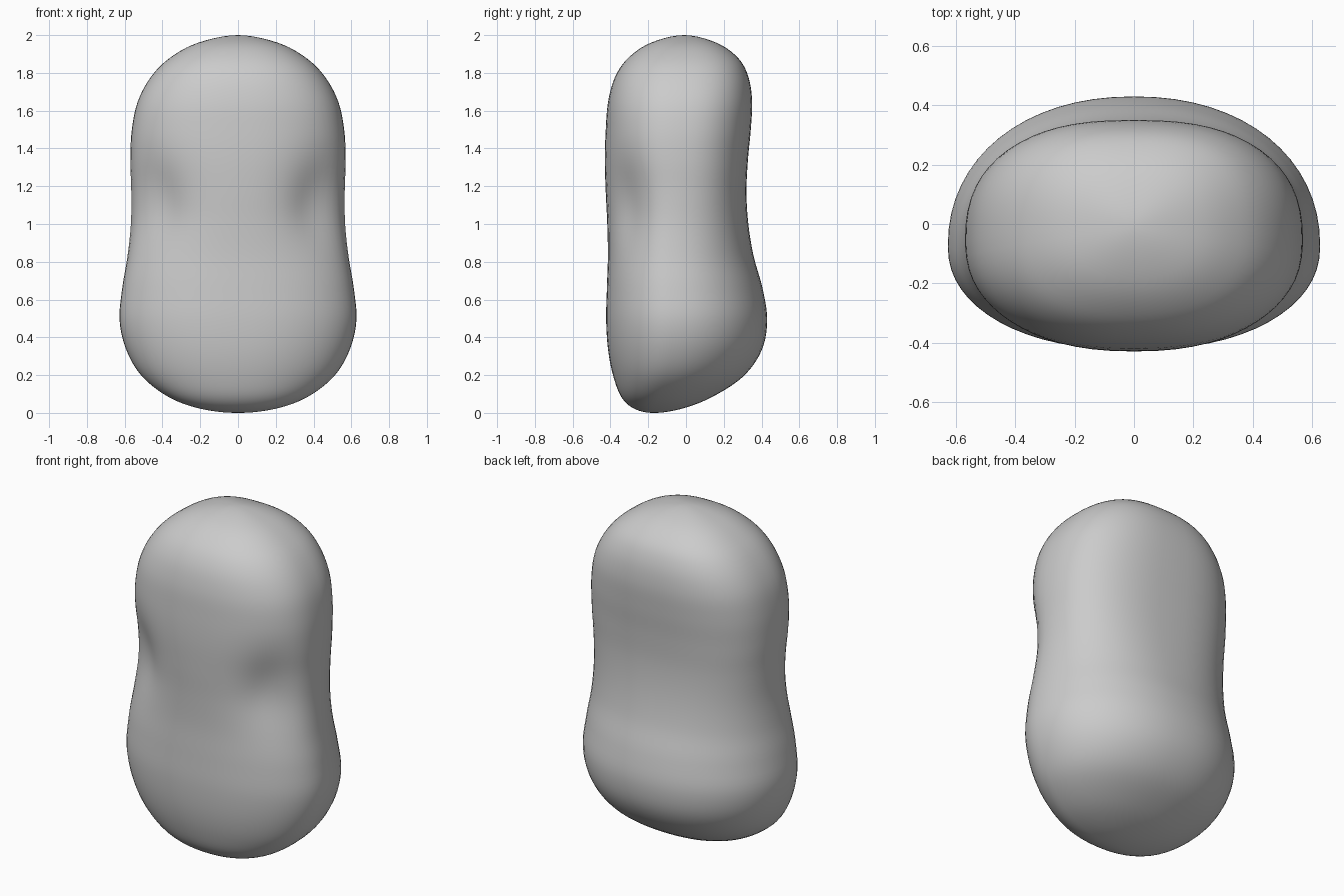
import bpy
import bmesh
from math import sin, cos, pi, exp, atan2
from mathutils import Vector

default_cube = bpy.data.objects.get("Cube")
if default_cube:
    bpy.data.objects.remove(default_cube, do_unlink=True)

# Body profile: height, half width, front depth, back depth
PROFILE = [
    (0, 0, -.17, -.17),
    (.02, .19, -.27, -.03),
    (.08, .36, -.34, .13),
    (.19, .505, -.385, .3),
    (.33, .59, -.415, .4),
    (.49, .627, -.427, .43),
    (.66, .613, -.422, .405),
    (.83, .585, -.415, .358),
    (1, .567, -.418, .33),
    (1.17, .565, -.426, .32),
    (1.34, .57, -.43, .328),
    (1.5, .562, -.425, .343),
    (1.65, .53, -.412, .35),
    (1.78, .46, -.375, .33),
    (1.88, .36, -.305, .275),
    (1.96, .21, -.185, .16),
    (2, 0, -.01, -.01),
]
SIDES = 64
STEPS = 5


def make_material(name, colour):
    material = bpy.data.materials.new(name)
    material.use_nodes = True
    material.diffuse_color = colour
    material.node_tree.nodes["Principled BSDF"].inputs["Base Color"].default_value = colour
    return material


def mirrored(row):
    """Continue the profile over a pole so that the cap is round."""
    height, width, front, back = row
    return Vector((height, -width, back, front))


def smooth_profile(rows):
    """Pass a smooth curve through the profile rows."""
    rows = [Vector(row) for row in rows]
    rows = [mirrored(rows[1])] + rows + [mirrored(rows[-2])]
    result = []
    for i in range(1, len(rows) - 2):
        before, start, end, after = rows[i - 1:i + 3]
        for step in range(STEPS):
            t = step / STEPS
            result.append(start + (end - before) * (t / 2)
                          + (before * 2 - start * 5 + end * 4 - after) * (t * t / 2)
                          + (start * 3 - before - end * 3 + after) * (t ** 3 / 2))
    return result[1:]


def bump(value, centre, spread):
    return exp(-((value - centre) / spread) ** 2)


def blend(value, low, high):
    t = min(max((value - low) / (high - low), 0), 1)
    return t * t * (3 - 2 * t)


def signed_power(value, power):
    return (1 if value >= 0 else -1) * abs(value) ** power


def section_point(row, angle):
    """One point on the rounded cross-section, with the waist dents in front."""
    height, width, front, back = row
    upper = blend(height, .6, 1.3)
    middle = front + (back - front) * (.41 + .07 * upper)
    in_front = sin(angle) < 0
    depth = middle - front if in_front else back - middle
    roundness = 2.15 + (.2 if in_front else .4) * upper
    x = width * signed_power(cos(angle), 2 / roundness)
    y = depth * signed_power(sin(angle), 2 / roundness)
    if in_front:
        corner = atan2(-sin(angle), abs(cos(angle)))
        dent = .13 * bump(height, 1.1, .24) * bump(corner, .75, .42)
        crease = .012 * bump(height, .5, .3) * bump(corner, pi / 2, .3)
        x *= 1 - dent
        y *= 1 - dent - crease
    return x, middle + y, height


# Body
bm = bmesh.new()
rings = []
for row in smooth_profile(PROFILE):
    rings.append([bm.verts.new(section_point(row, 2 * pi * i / SIDES)) for i in range(SIDES)])
for lower, upper in zip(rings, rings[1:]):
    for i in range(SIDES):
        j = (i + 1) % SIDES
        bm.faces.new((lower[i], lower[j], upper[j], upper[i]))

# Closed poles
for row, ring in ((PROFILE[0], rings[0]), (PROFILE[-1], rings[-1])):
    pole = bm.verts.new((0, row[2], row[0]))
    for i in range(SIDES):
        bm.faces.new((pole, ring[i], ring[(i + 1) % SIDES]))
bmesh.ops.recalc_face_normals(bm, faces=bm.faces)
for face in bm.faces:
    face.smooth = True

mesh = bpy.data.meshes.new("body")
bm.to_mesh(mesh)
bm.free()
body = bpy.data.objects.new("body", mesh)
bpy.context.collection.objects.link(body)
mesh.materials.append(make_material("light grey", (.6, .6, .6, 1)))
